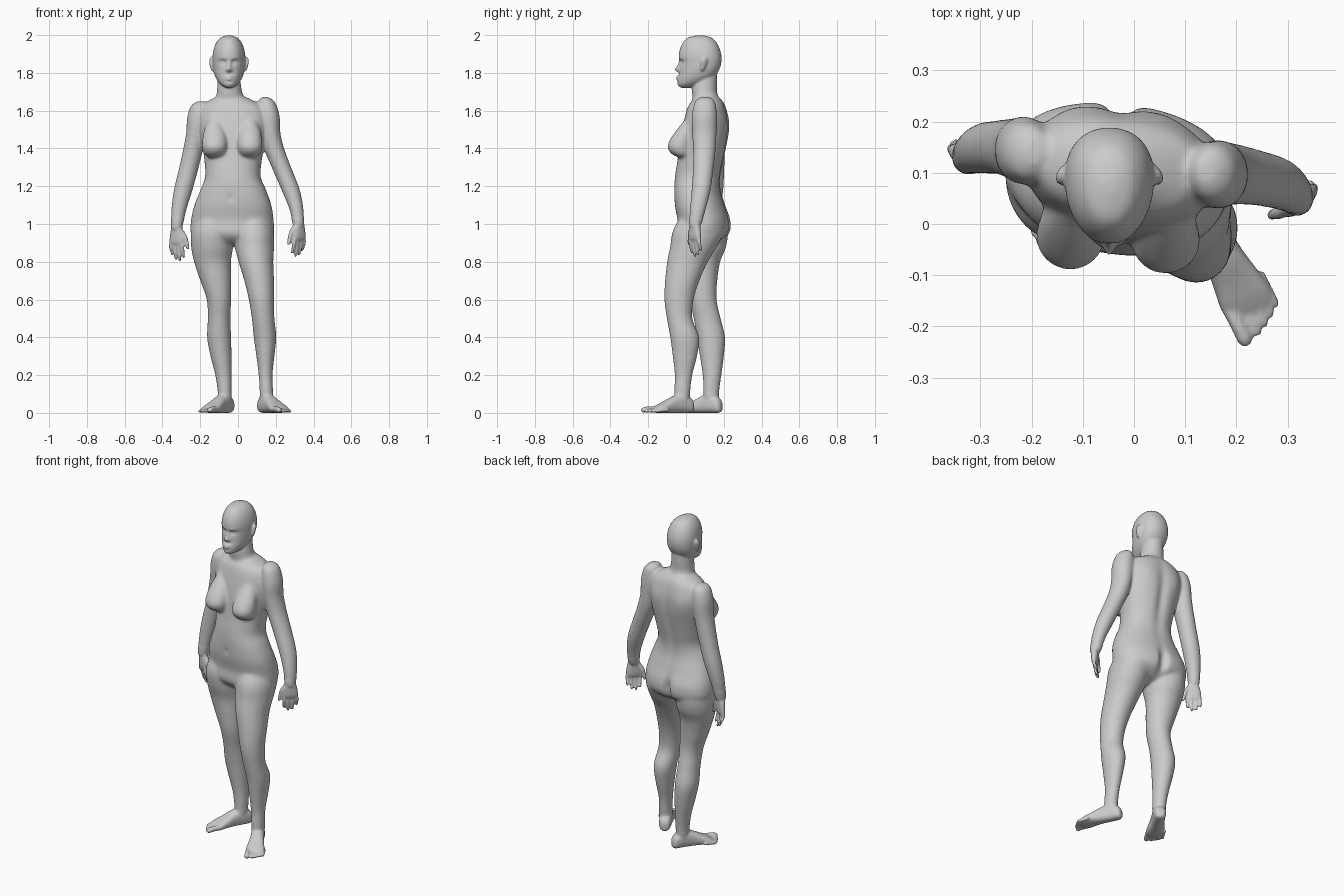
import bpy, bmesh
from math import sin, cos, pi, exp, copysign
from mathutils import Matrix, Vector

bm = bmesh.new()


def spline(a, b, c, d, t):
    return [0.5 * (2 * q + (r - p) * t + (2 * p - 5 * q + 4 * r - s) * t * t + (3 * q - p - 3 * r + s) * t ** 3)
            for p, q, r, s in zip(a, b, c, d)]


def loft(rows, n=32, sub=5, mat=None, yaw=0.0, power=2.0, taper=0.0):
    """Smooth skin over rows of (x, y, z, half width, half depth)."""
    mat = mat or Matrix()
    path = []
    for i in range(len(rows) - 1):
        a, d = rows[max(i - 1, 0)], rows[min(i + 2, len(rows) - 1)]
        path += [spline(a, rows[i], rows[i + 1], d, k / sub) for k in range(sub)]
    path.append(rows[-1])
    rings = []
    for x, y, z, rx, ry in path:
        ring = []
        for k in range(n):
            c, s = cos(2 * pi * k / n), sin(2 * pi * k / n)
            u = copysign(abs(c) ** (2 / power), c) * rx * (1 + taper * s)
            v = copysign(abs(s) ** (2 / power), s) * ry
            p = Vector((x + u * cos(yaw) - v * sin(yaw), y + u * sin(yaw) + v * cos(yaw), z))
            ring.append(bm.verts.new(mat @ p))
        rings.append(ring)
    for a, b in zip(rings, rings[1:]):
        for k in range(n):
            bm.faces.new((a[k], a[k - 1], b[k - 1], b[k]))
    bm.faces.new(rings[0])
    bm.faces.new(rings[-1][::-1])


def ball(c, r):
    bmesh.ops.create_uvsphere(bm, u_segments=24, v_segments=16, radius=1,
                              matrix=Matrix.Translation(c) @ Matrix.Diagonal((*r, 1)))


def push(c, r, off):
    """Soft bump or dent around a point."""
    for v in bm.verts:
        d = sum(((v.co[i] - c[i]) / r[i]) ** 2 for i in range(3))
        if d < 9:
            v.co += Vector(off) * exp(-d)


def frame(o, lx, ly, lz):
    m = Matrix((lx, ly, lz)).transposed().to_4x4()
    m.translation = o
    return m


# Head: rows of height, front, back, half width
hx = -0.048
head = [(1.999, .06, .09, .012), (1.985, .008, .138, .046), (1.95, -.022, .168, .072), (1.9, -.037, .186, .085),
        (1.85, -.033, .186, .086), (1.81, -.036, .172, .081), (1.775, -.043, .145, .07),
        (1.745, -.046, .09, .05), (1.728, -.038, .045, .03), (1.72, -.02, .02, .012)]
loft([(hx, (f + b) / 2, z, w, (b - f) / 2) for z, f, b, w in head], n=96, sub=10, power=2.15, taper=.1)

# Face: nose, lips, chin, brow, eyes, ears
push((hx, -.035, 1.818), (.012, .04, .012), (0, -.027, 0))
push((hx, -.035, 1.842), (.009, .04, .018), (0, -.013, 0))
push((hx, -.04, 1.793), (.03, .04, .008), (0, .005, 0))
push((hx, -.04, 1.78), (.02, .04, .006), (0, -.010, 0))
push((hx, -.04, 1.766), (.018, .04, .006), (0, -.009, 0))
push((hx, -.04, 1.753), (.02, .04, .005), (0, .005, 0))
for s in (-1, 1):
    push((hx + s * .032, -.03, 1.857), (.018, .04, .011), (0, .015, 0))
    push((hx + s * .03, -.03, 1.878), (.024, .04, .008), (0, -.004, 0))
    push((hx + s * .014, -.035, 1.815), (.006, .04, .006), (0, -.006, 0))
    ball((hx + s * .032, -.005, 1.857), (.014, .014, .011))
    ear = frame((hx + s * .09, .092, 1.85), (s * .85, .5, 0), (-s * .5, .85, 0), (0, 0, 1))
    loft([(-.006, -.006, -.04, .004, .006), (-.003, -.002, -.028, .008, .013), (.002, .002, 0, .011, .02),
          (.004, .006, .022, .011, .02), (.002, .008, .034, .006, .01)], n=20, mat=ear)

# Neck
loft([(-.038, .115, 1.6, .09, .07), (-.041, .108, 1.65, .08, .07), (-.045, .098, 1.7, .067, .067),
      (-.047, .1, 1.75, .061, .065), (-.048, .105, 1.82, .056, .06)])

# Torso: rows of centre x, front, back, height, half width
twist = -.12
torso = [(-.04, .06, .16, 1.685, .05), (-.036, .035, .19, 1.655, .115), (-.03, .012, .208, 1.62, .165),
         (-.028, -.008, .222, 1.55, .185), (-.026, -.025, .222, 1.47, .175), (-.025, -.035, .212, 1.4, .162),
         (-.026, -.045, .198, 1.33, .151), (-.027, -.057, .182, 1.25, .147), (-.025, -.06, .182, 1.18, .174),
         (-.027, -.056, .205, 1.1, .204), (-.03, -.042, .232, 1.02, .219), (-.03, -.045, .226, .95, .216),
         (-.024, -.01, .17, .905, .15), (-.02, .04, .12, .885, .05)]
loft([(x, (f + b) / 2, z, w, (b - f) / 2) for x, f, b, z, w in torso], n=80, sub=7, yaw=twist, power=2.25)

# Breasts
for x, y in ((-.124, .006), (.062, -.002)):
    loft([(x, y + .035, 1.57, .025, .025), (x, y + .005, 1.5, .055, .052), (x, y - .024, 1.44, .066, .063),
          (x, y - .03, 1.4, .066, .065), (x, y - .02, 1.367, .054, .05), (x, y - .005, 1.35, .025, .025)])

# Spine, shoulder blades, seat cleft, navel
push((-.027, .22, 1.38), (.025, .07, .2), (0, -.017, 0))
push((-.12, .22, 1.52), (.05, .07, .07), (0, .008, 0))
push((.06, .21, 1.52), (.05, .07, .07), (0, .006, 0))
push((-.027, .235, .98), (.02, .09, .07), (0, -.04, 0))
push((-.04, -.06, 1.14), (.01, .04, .012), (0, .012, 0))

# Arms
loft([(-.195, .14, 1.65, .02, .025), (-.205, .14, 1.625, .045, .055), (-.213, .143, 1.56, .057, .066),
      (-.222, .145, 1.48, .053, .064), (-.239, .148, 1.39, .053, .058), (-.262, .15, 1.29, .052, .053),
      (-.29, .148, 1.18, .05, .05), (-.312, .14, 1.08, .041, .042), (-.324, .13, .99, .031, .033),
      (-.325, .128, .97, .027, .025)])
loft([(.142, .102, 1.672, .02, .025), (.152, .1, 1.645, .045, .055), (.163, .097, 1.57, .058, .067),
      (.171, .097, 1.48, .054, .065), (.194, .097, 1.39, .054, .06), (.234, .091, 1.29, .052, .055),
      (.279, .08, 1.18, .049, .051), (.309, .063, 1.08, .038, .043), (.319, .05, 1.005, .031, .034),
      (.321, .047, .985, .027, .025)])


# Hands: local x towards the little finger, y away from the palm
def hand(origin, w):
    w = Vector((*w, 0)).normalized()
    out = Vector((abs(w.y) * copysign(1, w.x), -abs(w.x), 0))
    m = frame(origin, w, out, (0, 0, 1))
    loft([(0, 0, .02, .026, .024), (0, 0, -.005, .03, .023), (0, 0, -.04, .039, .021), (.001, 0, -.08, .043, .018),
          (.002, -.002, -.1, .038, .011)], mat=m, power=2.4)
    for x, end in ((-.032, -.166), (-.0105, -.183), (.012, -.176), (.034, -.152)):
        loft([(x, 0, -.075, .01, .012), (x * 1.08, 0, -.11, .0098, .0105),
              (x * 1.1, -.007, end + .025, .009, .009), (x * 1.08, -.014, end + .006, .007, .007),
              (x * 1.08, -.016, end, .003, .003)], n=16, mat=m)
    loft([(-.02, -.004, -.015, .014, .014), (-.042, -.008, -.05, .015, .014), (-.054, -.012, -.085, .011, .011),
          (-.06, -.014, -.112, .009, .009), (-.061, -.014, -.12, .004, .004)], n=16, mat=m)


hand((-.324, .128, .985), (-.8, .5))
hand((.322, .046, 1.008), (.75, .66))

# Legs
loft([(-.125, .095, 1.06, .08, .1), (-.137, .093, .97, .11, .128), (-.137, .093, .88, .111, .12),
      (-.135, .088, .8, .098, .093), (-.118, .086, .7, .082, .08), (-.101, .09, .6, .065, .072),
      (-.1, .112, .5, .06, .072), (-.1, .132, .4, .064, .075), (-.09, .137, .3, .056, .064),
      (-.077, .138, .2, .044, .05), (-.071, .134, .12, .038, .043), (-.07, .132, .05, .034, .038)], n=40)
loft([(.07, .085, 1.06, .08, .1), (.084, .067, .97, .104, .135), (.087, .04, .88, .104, .124),
      (.095, .008, .8, .092, .108), (.112, -.02, .7, .079, .091), (.124, -.037, .6, .067, .078),
      (.133, -.034, .5, .06, .068), (.143, -.007, .4, .06, .077), (.145, -.006, .3, .048, .065),
      (.146, -.013, .2, .037, .047), (.15, -.019, .12, .036, .043), (.15, -.02, .05, .034, .038)], n=40)


# Feet: local x outwards, y up, z from heel to toes
def foot(heel, d, side):
    d = Vector((*d, 0)).normalized()
    out = Vector((-d.y, d.x, 0)) * side
    m = frame((*heel, 0), out, (0, 0, 1), d)
    sole = [(.0, -.004, .01, .05, .015), (.0, .012, .001, .078, .031), (.0, .06, .0, .105, .036),
            (.002, .115, .0, .088, .039), (.003, .165, .0, .062, .047), (.003, .205, .0, .042, .052),
            (.003, .235, .003, .024, .045)]
    loft([(x, (b + t) / 2, l, w, (t - b) / 2) for x, l, b, t, w in sole], n=40, mat=m, power=2.5)
    for x, end, r in ((-.033, .287, .015), (-.006, .28, .0105), (.015, .27, .01), (.034, .259, .0095), (.051, .245, .009)):
        loft([(x, r + .006, end - .075, r, r), (x, r + .004, end - .035, r, r), (x, r, end - .012, r, r * .95),
              (x, r, end, r * .5, r * .5)], n=16, mat=m)


foot((-.04, .184), (-.5, -.866), -1)
foot((.123, .034), (.45, -.893), 1)

# Fuse all parts into one skin
bmesh.ops.recalc_face_normals(bm, faces=bm.faces)
mesh = bpy.data.meshes.new("body")
bm.to_mesh(mesh)
bm.free()
body = bpy.data.objects.new("body", mesh)
bpy.context.collection.objects.link(body)
fuse = body.modifiers.new("fuse", 'REMESH')
fuse.mode = 'VOXEL'
fuse.voxel_size = .0055
skin = bpy.data.meshes.new_from_object(body.evaluated_get(bpy.context.evaluated_depsgraph_get()))
body.modifiers.clear()
body.data = skin

# Relax the skin: lightly on head, hands and feet, more elsewhere
bm = bmesh.new()
bm.from_mesh(skin)
broad = [v for v in bm.verts if .1 < v.co.z < 1.71 and not (abs(v.co.x) > .255 and v.co.z < 1.03)]
for verts, times in ((bm.verts[:], 2), (broad, 16)):
    for _ in range(times):
        bmesh.ops.smooth_vert(bm, verts=verts, factor=.5, use_axis_x=True, use_axis_y=True, use_axis_z=True)
for f in bm.faces:
    f.smooth = True
bm.to_mesh(skin)
bm.free()
